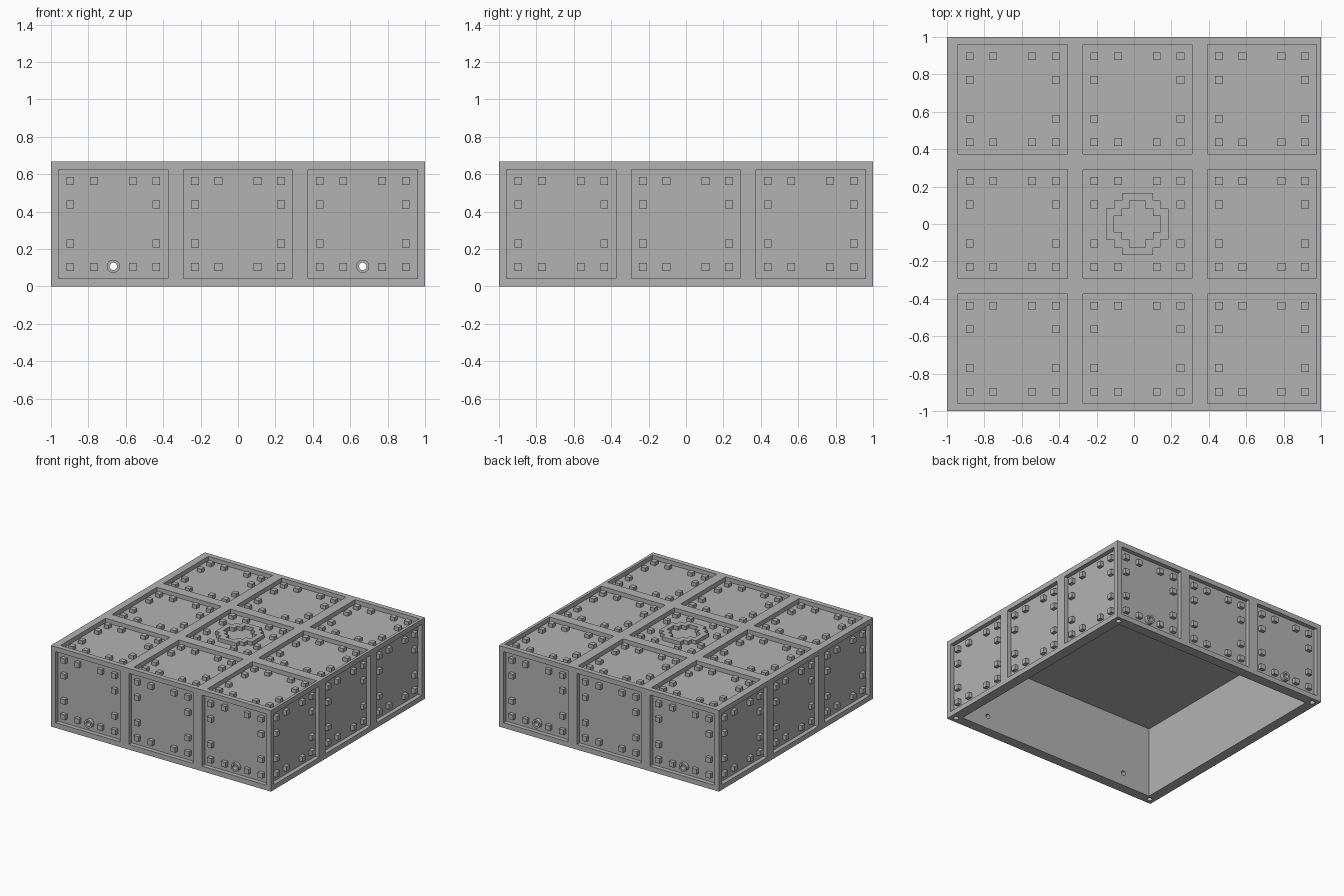
import bpy, bmesh, math
from mathutils import Matrix, Vector

if "Cube" in bpy.data.objects:
    bpy.data.objects.remove(bpy.data.objects["Cube"], do_unlink=True)

H = 2 / 3          # overall height
STEP = 2 / 3       # panel spacing
PANEL = 0.584      # panel side length
DEPTH = 0.035      # panel recess
STUD = 0.03        # stud height
CELL = 1 / 24      # stud width
TOP_SHIFT = 0.018  # offset of the top panels

grey = bpy.data.materials.new("plain_grey")
grey.use_nodes = True
grey.diffuse_color = (0.45, 0.45, 0.45, 1)
grey.node_tree.nodes["Principled BSDF"].inputs["Base Color"].default_value = (0.45, 0.45, 0.45, 1)


def box(bm, centre, size, frame=Matrix()):
    m = frame @ Matrix.Translation(centre) @ Matrix.Diagonal((*size, 1))
    bmesh.ops.create_cube(bm, size=1, matrix=m)


def rod(bm, frame, radius, length):
    bmesh.ops.create_cone(bm, cap_ends=True, segments=24, radius1=radius,
                          radius2=radius, depth=length, matrix=frame)


def finish(bm, name):
    bmesh.ops.recalc_face_normals(bm, faces=bm.faces)
    mesh = bpy.data.meshes.new(name)
    bm.to_mesh(mesh)
    bm.free()
    mesh.materials.append(grey)
    ob = bpy.data.objects.new(name, mesh)
    bpy.context.collection.objects.link(ob)
    return ob


def cut(ob, cutter):
    mod = ob.modifiers.new("cut", "BOOLEAN")
    mod.operation, mod.solver, mod.object = "DIFFERENCE", "EXACT", cutter
    bpy.context.view_layer.objects.active = ob
    bpy.ops.object.modifier_apply(modifier=mod.name)


# Panel frames: local z points out of the box, origin on the outer surface
side_frames = []
for turn in range(4):
    spin = Matrix.Rotation(turn * math.pi / 2, 4, "Z")
    stand = Matrix.Translation((0, -1, 0.334)) @ Matrix.Rotation(math.pi / 2, 4, "X")
    for i in (-1, 0, 1):
        side_frames.append(spin @ stand @ Matrix.Translation((i * STEP, 0, 0)))
top_frames = [Matrix.Translation((i * STEP + TOP_SHIFT, j * STEP, H))
              for i in (-1, 0, 1) for j in (-1, 0, 1)]
frames = side_frames + top_frames

# Shell with a hollow underside
bm = bmesh.new()
box(bm, (0, 0, H / 2), (2, 2, H))
shell = finish(bm, "shell")

bm = bmesh.new()
inner, roof = 2 - 4 * CELL, H - 2 * CELL
box(bm, (0, 0, roof / 2 - 0.1), (inner, inner, roof + 0.2))
for x in (-1, 1):
    for y in (-1, 1):
        rod(bm, Matrix.Translation((x * 0.952, y * 0.952, 0)), 0.021, 0.07)
hollow = finish(bm, "hollow_cutter")

bm = bmesh.new()
for f in frames:
    box(bm, (0, 0, 0), (PANEL, PANEL, 2 * DEPTH), f)
recesses = finish(bm, "recess_cutter")

# Bolt sockets on the front and back, with open bores
lie = Matrix.Rotation(math.pi / 2, 4, "X")
bores, collars = bmesh.new(), bmesh.new()
for x in (-STEP, STEP):
    rod(bores, Matrix.Translation((x, 0, 0.107)) @ lie, 0.02, 3)
    for y in (-1, 1):
        mid = 1 - DEPTH + STUD / 2 - 0.001
        rod(collars, Matrix.Translation((x, y * mid, 0.107)) @ lie, 0.035, STUD + 0.002)
bore = finish(bores, "bore_cutter")
bolt_collars = finish(collars, "bolt_collars")

for cutter in (hollow, recesses, bore):
    cut(shell, cutter)
cut(bolt_collars, bore)
for cutter in (hollow, recesses, bore):
    bpy.data.objects.remove(cutter, do_unlink=True)

# Square studs around the edge of every panel
outer, near = 0.23, 0.104
spots = [(a, b) for a in (-outer, -near, near, outer) for b in (-outer, -near, near, outer)
         if max(abs(a), abs(b)) == outer]
bm = bmesh.new()
for f in frames:
    for a, b in spots:
        box(bm, (a, b, -DEPTH + STUD / 2 - 0.001), (CELL, CELL, STUD + 0.002), f)
finish(bm, "studs")


# Stepped ring in the middle of the top
def inside(i, j, widths):
    row = int(abs(j))
    return row < len(widths) and abs(i) < widths[row]


bm = bmesh.new()
cells = [k + 0.5 for k in range(-4, 4)]
for i in cells:
    for j in cells:
        if inside(i, j, (4, 4, 3, 2)) and not inside(i, j, (3, 2, 1)):
            quad = [bm.verts.new(((i + a) * CELL + TOP_SHIFT, (j + b) * CELL, H - DEPTH - 0.001))
                    for a, b in ((-.5, -.5), (.5, -.5), (.5, .5), (-.5, .5))]
            bm.faces.new(quad)
bmesh.ops.remove_doubles(bm, verts=bm.verts, dist=0.001)
raised = bmesh.ops.extrude_face_region(bm, geom=bm.faces[:], use_keep_orig=True)
top_verts = [g for g in raised["geom"] if isinstance(g, bmesh.types.BMVert)]
bmesh.ops.translate(bm, verts=top_verts, vec=Vector((0, 0, STUD + 0.001)))
finish(bm, "top_ring")
